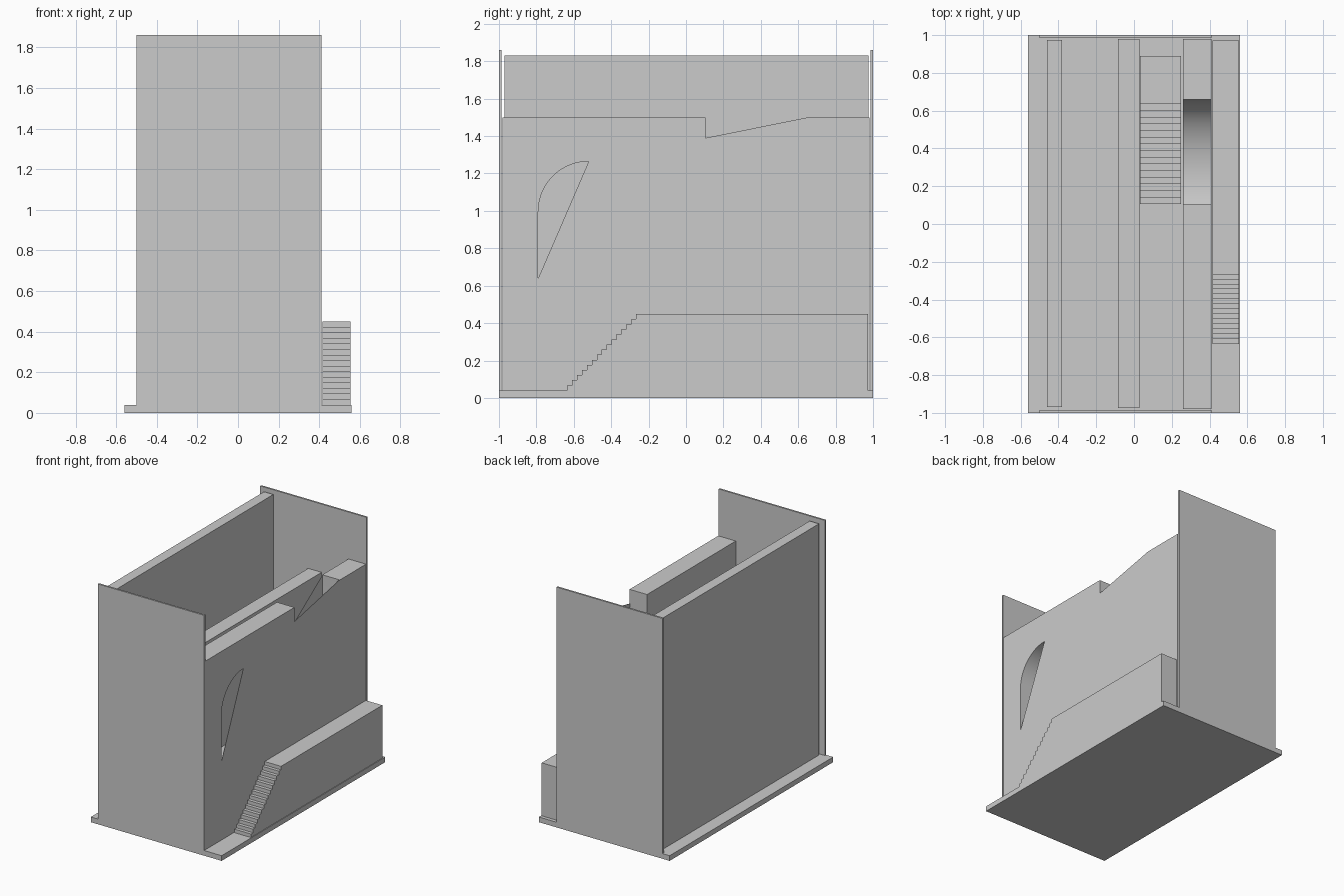
import bpy, bmesh, math

if "Cube" in bpy.data.objects:
    bpy.data.objects.remove(bpy.data.objects["Cube"])


def prism(name, profile, x0, x1):
    # Extrude a (y, z) profile along x
    bm = bmesh.new()
    face = bm.faces.new([bm.verts.new((x0, y, z)) for y, z in profile])
    ext = bmesh.ops.extrude_face_region(bm, geom=[face])
    verts = [v for v in ext["geom"] if isinstance(v, bmesh.types.BMVert)]
    bmesh.ops.translate(bm, verts=verts, vec=(x1 - x0, 0, 0))
    bmesh.ops.recalc_face_normals(bm, faces=bm.faces)
    me = bpy.data.meshes.new(name)
    bm.to_mesh(me)
    bm.free()
    ob = bpy.data.objects.new(name, me)
    bpy.context.collection.objects.link(ob)
    return ob


def box(name, x0, x1, y0, y1, z0, z1):
    return prism(name, [(y0, z0), (y1, z0), (y1, z1), (y0, z1)], x0, x1)


def stairs(name, x0, x1, y0, y1, y_end, z0, z1, n):
    # Steps rising towards +y, then a level walkway
    dy, dz = (y1 - y0) / n, (z1 - z0) / n
    pts = [(y0, z0)]
    for i in range(n):
        pts.append((y0 + i * dy, z0 + (i + 1) * dz))
        if i < n - 1:
            pts.append((y0 + (i + 1) * dy, z0 + (i + 1) * dz))
    pts += [(y_end, z1), (y_end, z0)]
    return prism(name, pts, x0, x1)


def arc(cy, cz, ry, rz, a0, a1, n=24):
    return [(cy + ry * math.cos(math.radians(a0 + (a1 - a0) * i / n)),
             cz + rz * math.sin(math.radians(a0 + (a1 - a0) * i / n)))
            for i in range(n + 1)]


FLOOR = 0.04
box("base_plate", -0.56, 0.56, -1, 1, 0, FLOOR)
box("front_end_wall", -0.5, 0.41, -1, -0.986, FLOOR, 1.86)
box("back_end_wall", -0.5, 0.41, 0.986, 1, FLOOR, 1.86)
box("left_wall", -0.46, -0.38, -0.97, 0.975, FLOOR, 1.83)
box("middle_wall", -0.085, 0.03, -0.975, 0.98, FLOOR, 1.335)

# Stairways
stairs("outer_stairs", 0.415, 0.555, -0.635, -0.24, 0.972, FLOOR, 0.45, 15)
stairs("inner_stairs", 0.032, 0.25, 0.105, 0.67, 0.89, FLOOR, 0.63, 16)

# Right wall with arched pocket, half-arch opening and top scoop
wall = box("right_wall", 0.26, 0.41, -0.98, 0.98, FLOOR, 1.5)
cutters = [
    prism("arch_pocket", [(-0.79, 0.64), (-0.25, 0.64)]
          + arc(-0.52, 0.995, 0.27, 0.27, 0, 180), 0.263, 0.407),
    prism("half_arch_opening", [(-0.79, 0.64)]
          + arc(-0.52, 0.995, 0.27, 0.27, 90, 180), 0.2, 0.46),
    prism("scoop", [(0.66, 1.6), (0.105, 1.6)]
          + arc(0.25, 1.33, 0.41, 0.3, -111, 0), 0.263, 0.407),
    prism("outer_scoop_edge", [(0.105, 1.6), (0.105, 1.39), (0.65, 1.5),
                               (0.65, 1.6)], 0.35, 0.46),
    prism("inner_scoop_edge", [(0.105, 1.6), (0.105, 1.12), (0.66, 1.5),
                               (0.66, 1.6)], 0.2, 0.35),
]
bpy.context.view_layer.objects.active = wall
wall.select_set(True)
for c in cutters:
    c.hide_render = True
    m = wall.modifiers.new(c.name, "BOOLEAN")
    m.operation, m.solver, m.object = "DIFFERENCE", "EXACT", c
    bpy.ops.object.modifier_apply(modifier=m.name)
for c in cutters:
    bpy.data.objects.remove(c)
bpy.ops.object.shade_smooth_by_angle(angle=math.radians(30))
